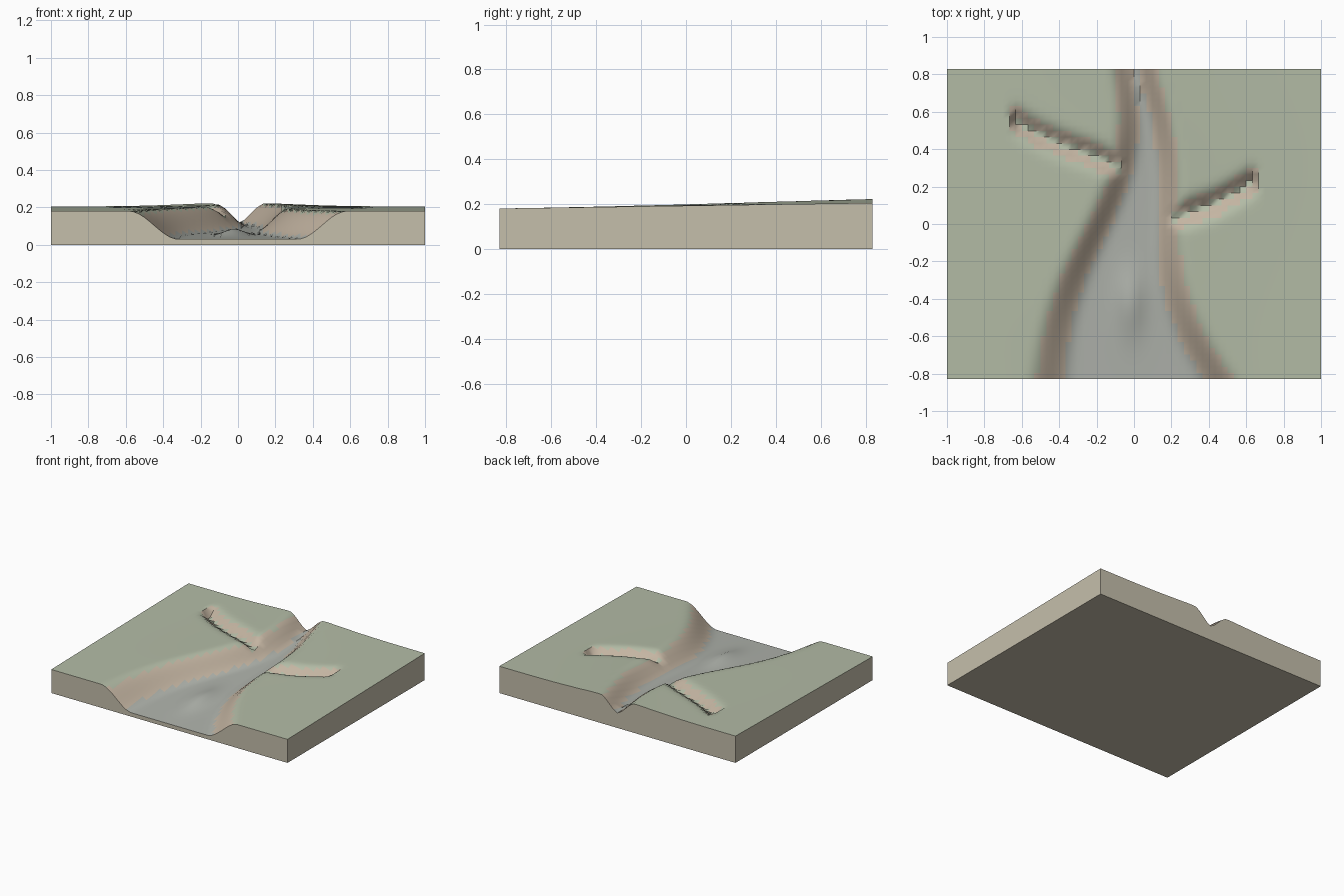
import bpy, bmesh, math

if "Cube" in bpy.data.objects:
    bpy.data.objects.remove(bpy.data.objects["Cube"])

NX, NY, HX, HY = 60, 50, 1.0, 0.83


def smooth(a, b, v):
    v = max(0.0, min(1.0, (v - a) / (b - a)))
    return v * v * (3 - 2 * v)


def path_y(x, pts):
    for (x0, y0), (x1, y1) in zip(pts, pts[1:]):
        if x0 <= x <= x1:
            return y0 + (y1 - y0) * (x - x0) / (x1 - x0)
    return None


# centre lines of the two hanging side valleys
GULLIES = [
    [(-0.65, 0.56), (-0.5, 0.475), (-0.37, 0.42), (-0.2, 0.36), (0.03, 0.25)],
    [(0.05, -0.03), (0.16, 0.01), (0.27, 0.055), (0.43, 0.11), (0.54, 0.17), (0.65, 0.24)],
]


def height(x, y):
    t = (y + HY) / (2 * HY)
    d = abs(x - 0.065 * math.sin(math.pi * y / HY))
    # plateau with raised shoulders towards the back
    top = 0.18 + 0.025 * t + 0.02 * t * math.exp(-(d / 0.4) ** 2)
    # valley floor with a low streamlined mound
    floor = 0.03 + 0.083 * t
    floor += 0.035 * math.exp(-((x + 0.02) / 0.07) ** 2 - ((y + 0.42) / 0.17) ** 2)
    # trough widening to the front
    half = 0.06 + 0.38 * (1 - t) ** 1.7
    a = 0.87 * (half - 0.06) - 0.01
    b = 2 * half - a + 0.02
    z = floor + (top - floor) * smooth(a, b, d)
    # side valleys hang above the main floor
    for pts in GULLIES:
        c = path_y(x, pts)
        if c is not None:
            z = min(z, top - 0.065 * math.exp(-((y - c) / 0.055) ** 2))
    return z


def material(name, rgb):
    m = bpy.data.materials.new(name)
    m.diffuse_color = (*rgb, 1)
    m.use_nodes = True
    m.node_tree.nodes["Principled BSDF"].inputs["Base Color"].default_value = m.diffuse_color
    return m


# terrain surface
bm = bmesh.new()
bmesh.ops.create_grid(bm, x_segments=NX, y_segments=NY, size=1)
for v in bm.verts:
    v.co.y *= HY
    v.co.z = height(v.co.x, v.co.y)
bm.normal_update()
for f in bm.faces:
    f.smooth = True
    if f.normal.z < 0.85:
        f.material_index = 1
    elif f.calc_center_median().z < 0.125:
        f.material_index = 2

# side walls and base
border = [e for e in bm.edges if e.is_boundary]
ext = bmesh.ops.extrude_edge_only(bm, edges=border)["geom"]
for g in ext:
    if isinstance(g, bmesh.types.BMVert):
        g.co.z = 0
    elif isinstance(g, bmesh.types.BMFace):
        g.material_index = 3
rim = [e for e in bm.edges if e.is_boundary]
base = bmesh.ops.contextual_create(bm, geom=rim)["faces"]
for f in base:
    f.material_index = 3
bmesh.ops.recalc_face_normals(bm, faces=bm.faces)

mesh = bpy.data.meshes.new("valley_terrain")
bm.to_mesh(mesh)
bm.free()
for name, rgb in [("grass", (0.45, 0.50, 0.38)), ("rock_wall", (0.55, 0.46, 0.36)),
                  ("valley_floor", (0.43, 0.45, 0.41)), ("earth", (0.56, 0.52, 0.41))]:
    mesh.materials.append(material(name, rgb))
terrain = bpy.data.objects.new("valley_terrain", mesh)
bpy.context.collection.objects.link(terrain)
bpy.context.view_layer.objects.active = terrain
terrain.select_set(True)
bpy.ops.object.shade_smooth_by_angle(angle=math.radians(40))
